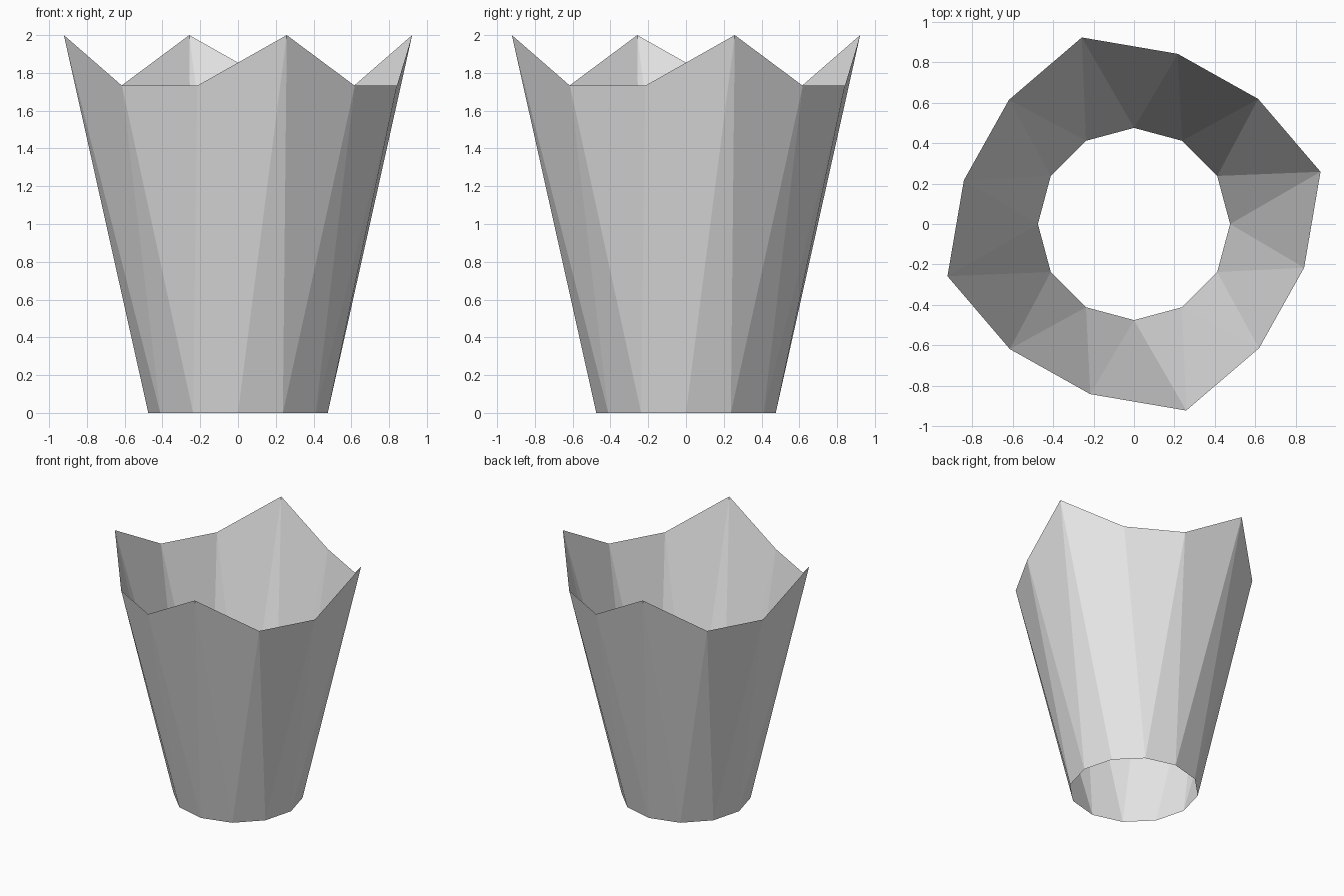
import bpy
import bmesh
from math import radians
from mathutils import Matrix, Vector

cube = bpy.data.objects.get("Cube")
if cube:
    bpy.data.objects.remove(cube, do_unlink=True)

# Material
grey = bpy.data.materials.new("light grey")
grey.use_nodes = True
colour = (0.8, 0.8, 0.8, 1)
grey.diffuse_color = colour
grey.node_tree.nodes["Principled BSDF"].inputs["Base Color"].default_value = colour

# One quarter of each rim: a regular base ring and a peaked, twisted top ring
base_quarter = [Matrix.Rotation(radians(a), 3, "Z") @ Vector((0.475, 0, 0))
                for a in (0, 30, 60)]
top_quarter = [Vector((0.922, 0.258, 2)), Vector((0.614, 0.618, 1.732)),
               Vector((0.216, 0.841, 1.732))]


def ring(bm, quarter):
    """Repeat a quarter of a rim four times about the vertical axis."""
    return [bm.verts.new(Matrix.Rotation(radians(90 * q), 3, "Z") @ p)
            for q in range(4) for p in quarter]


# Open faceted shell, no floor and no lid
bm = bmesh.new()
base = ring(bm, base_quarter)
top = ring(bm, top_quarter)
count = len(base)
for i in range(count):
    j = (i + 1) % count
    bm.faces.new((base[i], base[j], top[i]))
    bm.faces.new((base[j], top[j], top[i]))

mesh = bpy.data.meshes.new("flared_cup_wall")
bm.to_mesh(mesh)
bm.free()
mesh.materials.append(grey)
cup = bpy.data.objects.new("flared_cup_wall", mesh)
bpy.context.collection.objects.link(cup)
